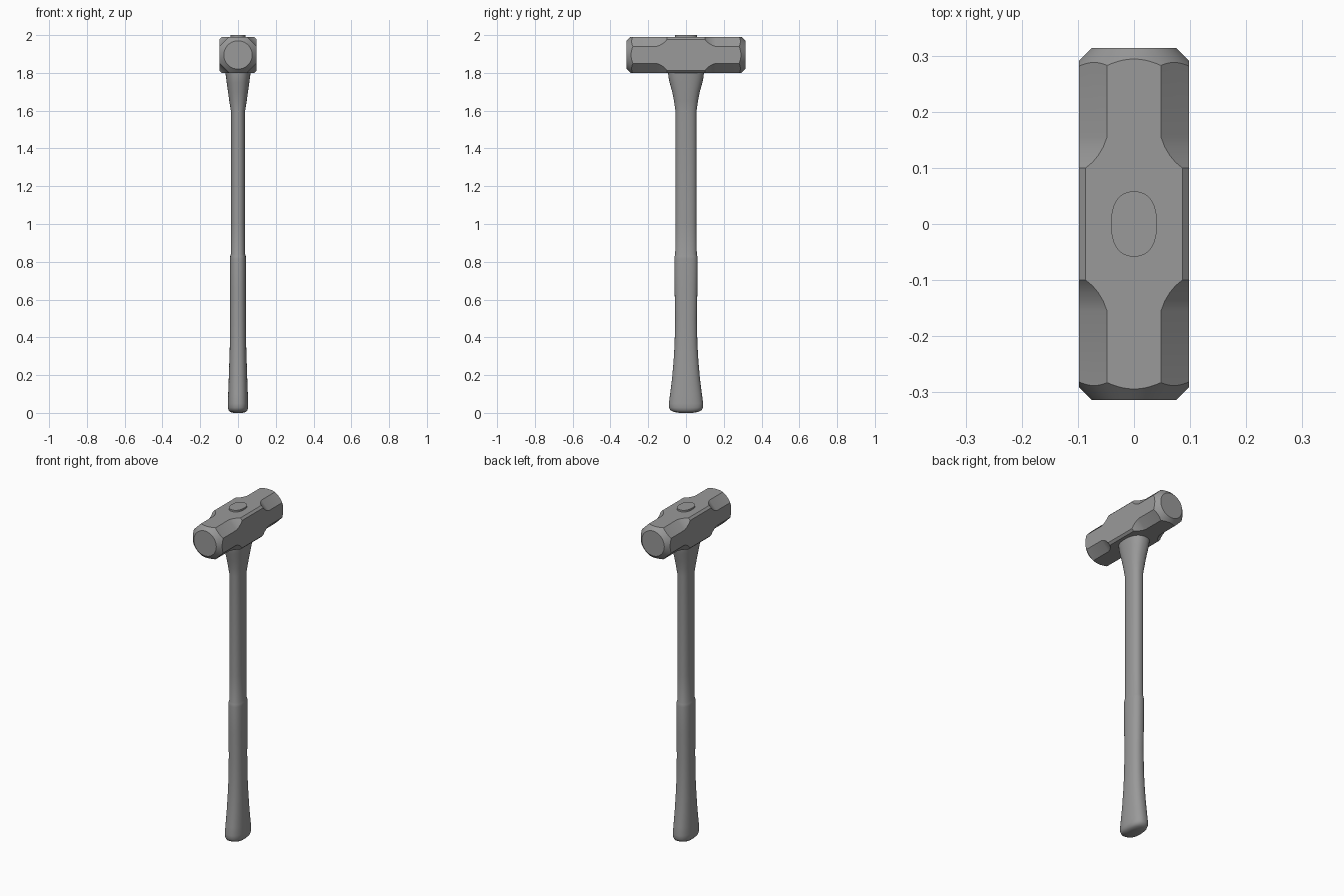
import bpy
import bmesh
from math import sin, cos, tau, copysign, radians

cube = bpy.data.objects.get("Cube")
if cube:
    bpy.data.objects.remove(cube, do_unlink=True)

# Single flat grey
grey = bpy.data.materials.new("grey")
grey.use_nodes = True
colour = (0.32, 0.32, 0.32, 1)
grey.diffuse_color = colour
grey.node_tree.nodes["Principled BSDF"].inputs["Base Color"].default_value = colour


def loft(name, rings):
    """Skin a list of equal-length point rings and cap both ends."""
    bm = bmesh.new()
    loops = [[bm.verts.new(p) for p in ring] for ring in rings]
    n = len(loops[0])
    for a, b in zip(loops, loops[1:]):
        for i in range(n):
            j = (i + 1) % n
            bm.faces.new((a[i], a[j], b[j], b[i]))
    bm.faces.new(loops[0])
    bm.faces.new(loops[-1])
    bmesh.ops.recalc_face_normals(bm, faces=bm.faces)
    mesh = bpy.data.meshes.new(name)
    bm.to_mesh(mesh)
    bm.free()
    mesh.materials.append(grey)
    obj = bpy.data.objects.new(name, mesh)
    bpy.context.collection.objects.link(obj)
    return obj


def activate(obj):
    bpy.ops.object.select_all(action='DESELECT')
    obj.select_set(True)
    bpy.context.view_layer.objects.active = obj


def smooth(obj, degrees):
    activate(obj)
    bpy.ops.object.shade_smooth_by_angle(angle=radians(degrees))


HEAD_Z = 1.895
HALF = 0.098
HALF_Z = 0.095


# Head: square block whose corner chamfers deepen toward both ends
def octagon(y, chamfer):
    x, z, c = HALF, HALF_Z, chamfer
    pts = [(x, z - c), (x - c, z), (c - x, z), (-x, z - c),
           (-x, c - z), (c - x, -z), (x - c, -z), (x, c - z)]
    return [(px, y, HEAD_Z + pz) for px, pz in pts]


steps = [(0.1, 0.012), (0.11, 0.024), (0.122, 0.034),
         (0.137, 0.043), (0.155, 0.05), (0.314, 0.05)]
sections = [(-y, c) for y, c in reversed(steps)] + steps
head = loft("hammer_head", [octagon(y, c) for y, c in sections])


# Conical trimming of the striking faces
def circle(y, r, n=64):
    return [(r * cos(tau * i / n), y, HEAD_Z + r * sin(tau * i / n)) for i in range(n)]


trim = loft("head_trim", [circle(y, r) for y, r in
                          [(-0.314, 0.075), (-0.189, 0.2), (0.189, 0.2), (0.314, 0.075)]])
trim.hide_render = True
mod = head.modifiers.new("trim", 'BOOLEAN')
mod.operation = 'INTERSECT'
mod.solver = 'EXACT'
mod.object = trim
activate(head)
bpy.ops.object.modifier_apply(modifier=mod.name)
bpy.data.objects.remove(trim, do_unlink=True)
smooth(head, 20)


# Handle: rounded oval sections
def oval(z, a, b, n=48, power=2 / 2.35):
    ring = []
    for i in range(n):
        c, s = cos(tau * i / n), sin(tau * i / n)
        ring.append((copysign(a * abs(c) ** power, c),
                     copysign(b * abs(s) ** power, s), z))
    return ring


# Height, half width, half depth from the swell up into the eye
profile = [
    (0.0, 0.025, 0.035), (0.005, 0.042, 0.065), (0.014, 0.05, 0.083),
    (0.028, 0.054, 0.09), (0.05, 0.054, 0.091), (0.1, 0.052, 0.084),
    (0.18, 0.049, 0.074), (0.27, 0.046, 0.066), (0.37, 0.043, 0.06),
    (0.5, 0.042, 0.058), (0.65, 0.042, 0.06), (0.815, 0.042, 0.062),
    (0.83, 0.041, 0.06), (0.84, 0.038, 0.057), (1.0, 0.038, 0.056),
    (1.6, 0.038, 0.056), (1.65, 0.046, 0.063), (1.7, 0.053, 0.073),
    (1.75, 0.06, 0.087), (1.78, 0.064, 0.093), (1.805, 0.067, 0.095),
]
handle = loft("handle", [oval(*p) for p in profile])
smooth(handle, 40)

# Handle end showing through the eye
tip = loft("handle_tip", [oval(z, 0.041, 0.058) for z in (1.85, 2.0)])
smooth(tip, 30)
